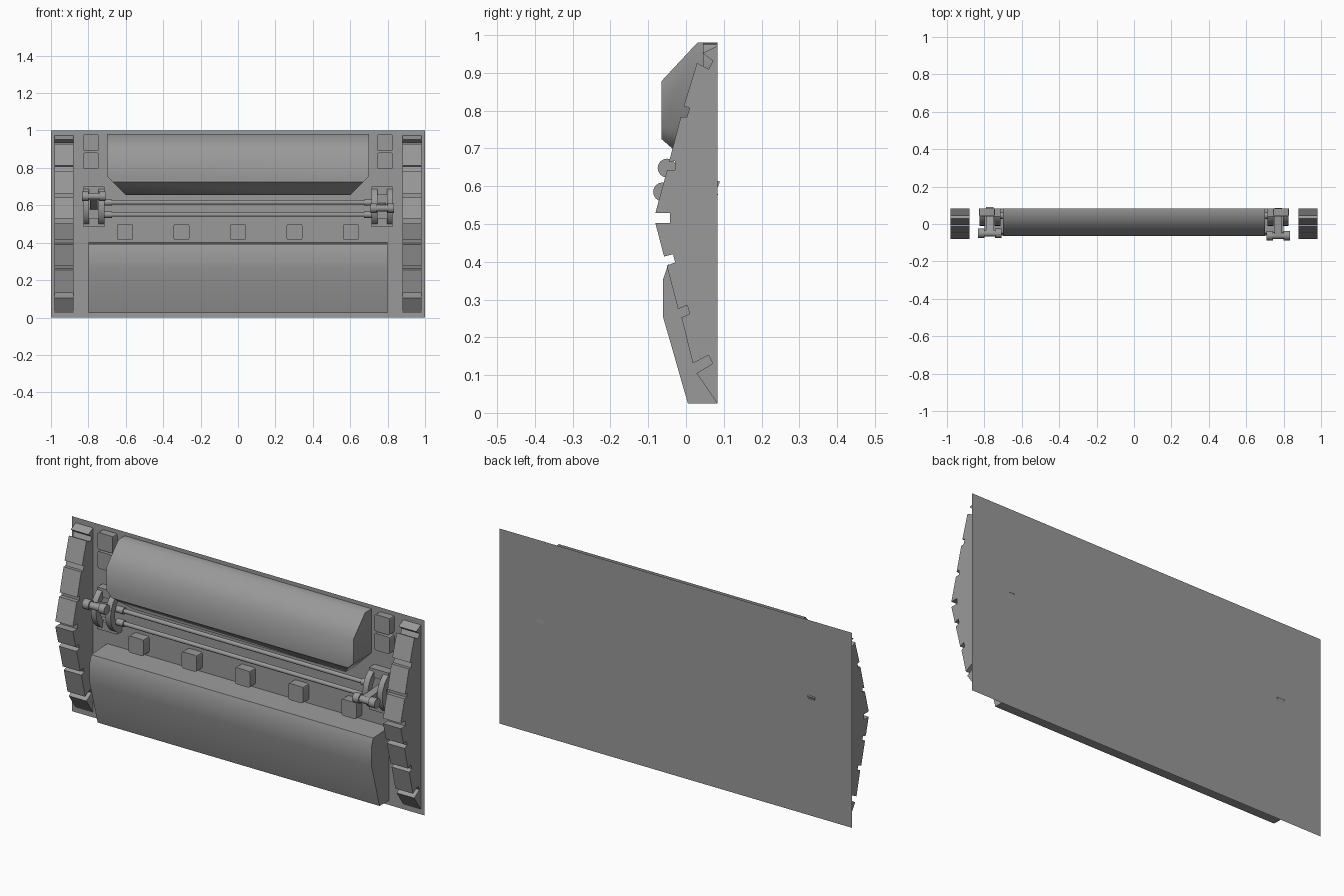
import bpy, bmesh, math
from mathutils import Matrix, Vector

cube = bpy.data.objects.get("Cube")
if cube:
    bpy.data.objects.remove(cube, do_unlink=True)

BACK = 0.083
grey = bpy.data.materials.new("hull grey")
grey.use_nodes = True
grey.diffuse_color = (0.32, 0.32, 0.32, 1)
grey.node_tree.nodes["Principled BSDF"].inputs["Base Color"].default_value = grey.diffuse_color


def finish(name, bm, angle=None):
    bmesh.ops.recalc_face_normals(bm, faces=bm.faces)
    mesh = bpy.data.meshes.new(name)
    bm.to_mesh(mesh)
    bm.free()
    mesh.materials.append(grey)
    obj = bpy.data.objects.new(name, mesh)
    bpy.context.collection.objects.link(obj)
    if angle:
        bpy.ops.object.select_all(action='DESELECT')
        obj.select_set(True)
        bpy.context.view_layer.objects.active = obj
        bpy.ops.object.shade_smooth_by_angle(angle=math.radians(angle))
    return obj


def prism(bm, profile, x0, x1):
    """Extrude a (y, z) profile along x."""
    face = bm.faces.new([bm.verts.new((x0, y, z)) for y, z in profile])
    out = bmesh.ops.extrude_face_region(bm, geom=[face])["geom"]
    verts = [v for v in out if isinstance(v, bmesh.types.BMVert)]
    bmesh.ops.translate(bm, verts=verts, vec=(x1 - x0, 0, 0))


def rod(bm, x0, x1, y, z, r, sides=16):
    m = Matrix.Translation(((x0 + x1) / 2, y, z)) @ Matrix.Rotation(math.pi / 2, 4, 'Y')
    bmesh.ops.create_cone(bm, cap_ends=True, segments=sides, radius1=r, radius2=r,
                          depth=abs(x1 - x0), matrix=m)


def block(name, x, z, size, front):
    """Raised block with softened corners."""
    bm = bmesh.new()
    m = Matrix.Translation((x, (front + BACK) / 2, z)) @ Matrix.Diagonal((size, BACK - front, size, 1))
    bmesh.ops.create_cube(bm, size=1, matrix=m)
    edges = [e for e in bm.edges if abs(e.verts[0].co.y - e.verts[1].co.y) > 0.01]
    bmesh.ops.bevel(bm, geom=edges, offset=0.01, segments=2, affect='EDGES', profile=0.5)
    finish(name, bm, 35)


# Back panel, a single sheet
bm = bmesh.new()
bm.faces.new([bm.verts.new((x, BACK, z)) for x, z in ((-1, 0), (1, 0), (1, 1), (-1, 1))])
finish("back_panel", bm)

# Notched side ribs
rib = [(BACK, .025), (.028, .105), (.071, .131), (.06, .153), (.018, .131),
       (-.012, .253), (.01, .262), (.003, .285), (-.021, .275),
       (-.051, .39), (-.029, .398), (-.034, .42), (-.058, .414),
       (-.081, .502), (-.043, .502), (-.043, .529), (-.081, .529),
       (-.05, .643), (-.029, .643), (-.029, .667), (-.045, .664),
       (-.014, .783), (.002, .783), (.01, .807), (-.006, .812),
       (.029, .926), (.06, .91), (.071, .932), (.044, .952), (BACK, .972)]
for side, label in ((-1, "right"), (1, "left")):
    bm = bmesh.new()
    prism(bm, rib, side * .88, side * .98)
    finish(label + "_rib", bm)

# Upper hood with its lower side corners cut at 45 degrees
bm = bmesh.new()
prism(bm, [(BACK, .98), (.03, .98), (-.065, .878), (-.065, .725), (.015, .655), (BACK, .655)], -.7, .7)
for s in (-1, 1):
    geom = bm.verts[:] + bm.edges[:] + bm.faces[:]
    cut = bmesh.ops.bisect_plane(bm, geom=geom, plane_co=(s * .7, 0, .755),
                                 plane_no=(s, 0, -1), clear_outer=True)
    rim = [e for e in cut["geom_cut"] if isinstance(e, bmesh.types.BMEdge)]
    bmesh.ops.holes_fill(bm, edges=rim)
finish("upper_hood", bm, 48)

# Lower hood
bm = bmesh.new()
prism(bm, [(BACK, .4), (-.047, .393), (-.061, .353), (-.061, .255), (.005, .025), (BACK, .025)], -.8, .8)
finish("lower_hood", bm, 30)

# Raised blocks
for i in range(5):
    block(f"middle_block_{i + 1}", (i - 2) * .302, .458, .085, .035)
for side, label in ((-1, "right"), (1, "left")):
    for z, level in ((.935, "upper"), (.838, "lower")):
        block(f"{label}_{level}_block", side * .786, z, .087, .045)

# Long rods with thicker end collars
for z, label in ((.615, "upper"), (.55, "lower")):
    bm = bmesh.new()
    rod(bm, -.71, .71, .045, z, .011)
    for s in (-1, 1):
        rod(bm, s * .675, s * .715, .045, z, .017)
    finish(label + "_rod", bm, 40)

# Lever brackets: two curved cheeks, end feet, and a lever with a dumbbell grip
for side, label, gy, gz in ((-1, "right", -.05, .648), (1, "left", -.062, .585)):
    bm = bmesh.new()
    n = 10
    arc = [math.pi * i / n for i in range(n + 1)]
    outer = [(BACK - .095 * math.sin(a), .593 + .107 * math.cos(a)) for a in arc]
    inner = [(BACK - .06 * math.sin(a), .593 + .07 * math.cos(a)) for a in reversed(arc)]
    for x0, x1 in ((.715, .745), (.797, .827)):
        prism(bm, outer + inner, side * x0, side * x1)
    for z0, z1 in ((.485, .53), (.655, .7)):
        prism(bm, [(BACK, z0), (.04, z0), (.04, z1), (BACK, z1)], side * .715, side * .827)
    finish(label + "_bracket", bm, 35)

    bm = bmesh.new()
    root, tip = Vector((BACK, .595)), Vector((gy, gz))
    d = (tip - root).normalized() * .018
    w = Vector((-d.y, d.x))
    prism(bm, [tuple(p) for p in (root + w, tip + w, tip - w, root - w)], side * .75, side * .79)
    rod(bm, side * .715, side * .83, gy, gz, .018)
    for x0, x1 in ((.708, .742), (.798, .834)):
        rod(bm, side * x0, side * x1, gy, gz, .025)
    finish(label + "_lever", bm, 40)
